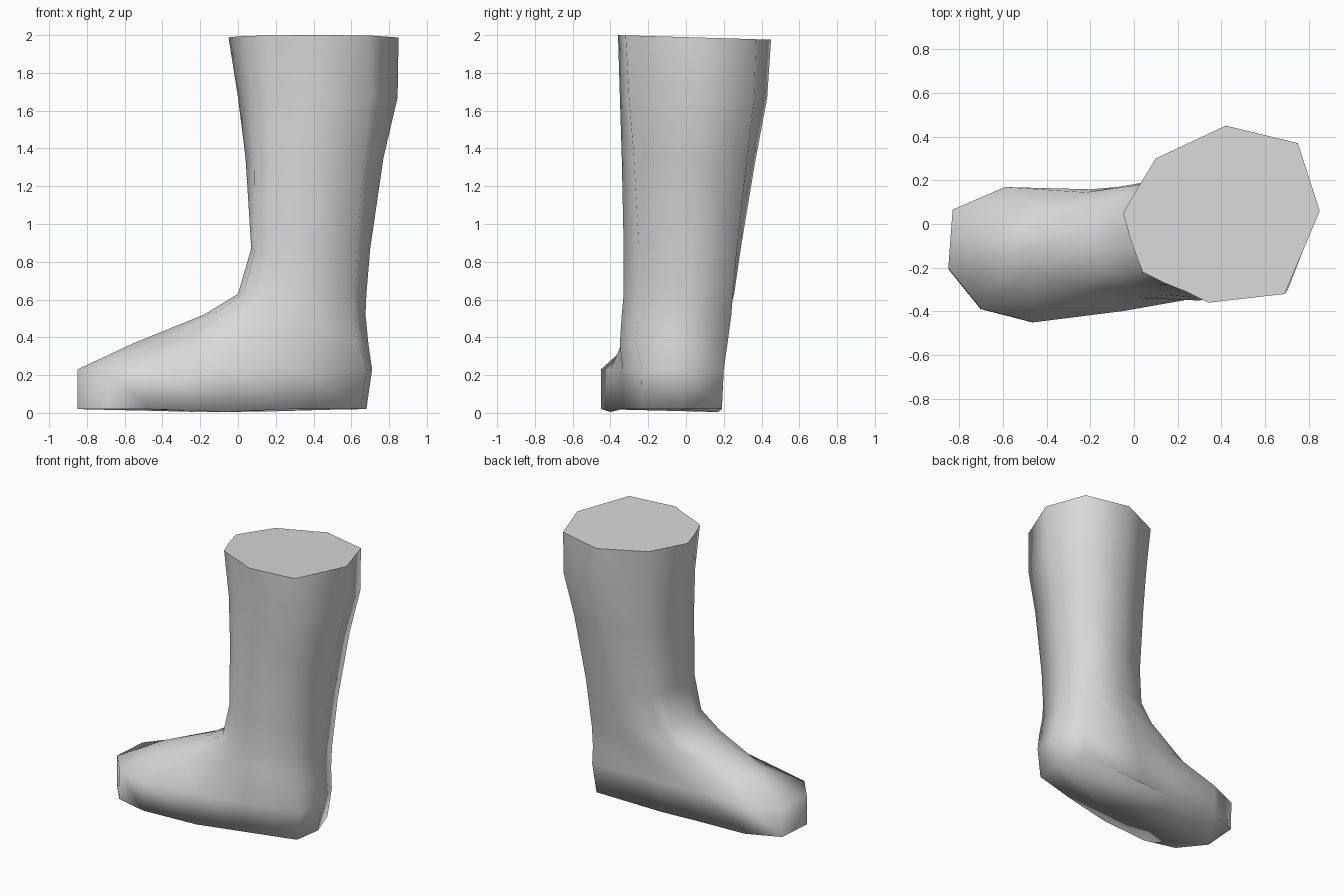
import bpy
import bmesh
from mathutils import Vector

default = bpy.data.objects.get("Cube")
if default:
    bpy.data.objects.remove(default, do_unlink=True)

# Plain grey material
grey = bpy.data.materials.new("plain grey")
grey.use_nodes = True
colour = (0.69, 0.69, 0.69, 1)
grey.diffuse_color = colour
grey.node_tree.nodes["Principled BSDF"].inputs["Base Color"].default_value = colour

# Plan outlines, all starting at the toe side and running the same way round
FOOT = [(-.83, .06), (-.59, .16), (-.2, .15), (.1, .17), (.63, .19), (.71, -.03),
        (.68, -.23), (.3, -.33), (-.05, -.39), (-.46, -.44), (-.7, -.38), (-.85, -.2)]
INSTEP = [(-.55, -.05), (-.42, .06), (-.22, .13), (.15, .17), (.61, .2), (.69, -.03),
          (.64, -.25), (.3, -.33), (.02, -.32), (-.25, -.28), (-.45, -.2), (-.55, -.13)]
ANKLE = [(.07, 0), (.08, .12), (.13, .21), (.36, .28), (.63, .26), (.7, .02),
         (.63, -.25), (.36, -.33), (.26, -.31), (.16, -.28), (.09, -.23), (.07, -.1)]
CALF = [(-.05, .05), (.02, .17), (.1, .3), (.42, .45), (.75, .37), (.85, .06),
        (.69, -.32), (.34, -.36), (.24, -.31), (.14, -.27), (.04, -.22), (-.01, -.09)]
OUTLINES = [FOOT, INSTEP, ANKLE, CALF]

# Levels: height, front x, back x, right y, left y, position among the outlines
LEVELS = [(.02, -.85, .68, -.45, .19, 0),
          (.23, -.85, .71, -.45, .2, 0),
          (.37, -.55, .69, -.35, .22, 1),
          (.52, -.18, .675, -.34, .24, 1.4),
          (.63, 0, .68, -.33, .255, 1.75),
          (.87, .07, .7, -.33, .29, 2),
          (1.35, .04, .77, -.34, .37, 2.5),
          (1.67, 0, .845, -.35, .43, 2.85),
          (1.99, -.05, .85, -.36, .45, 3)]


def normalise(outline):
    """Scale an outline into the unit square."""
    xs, ys = zip(*outline)
    width, depth = max(xs) - min(xs), max(ys) - min(ys)
    return [Vector(((x - min(xs)) / width, (y - min(ys)) / depth)) for x, y in outline]


def make_ring(bm, level):
    """Blend two neighbouring outlines and fit the result to the level's extents."""
    z, front, back, right, left, position = level
    first = min(int(position), len(OUTLINES) - 2)
    lower, upper = normalise(OUTLINES[first]), normalise(OUTLINES[first + 1])
    blend = [a.lerp(b, position - first) for a, b in zip(lower, upper)]
    ring = normalise([tuple(p) for p in blend])
    return [bm.verts.new((front + p.x * (back - front), right + p.y * (left - right), z))
            for p in ring]


# Boot body: loft through the levels
bm = bmesh.new()
rings = [make_ring(bm, level) for level in LEVELS]
count = len(FOOT)
for low, high in zip(rings, rings[1:]):
    for i in range(count):
        j = (i + 1) % count
        bm.faces.new((low[i], high[i], high[j], low[j]))

# Top rim leans slightly down towards the left
for vert in rings[-1]:
    vert.co.z = 2 - 0.03 * (vert.co.y + 0.36)

# Sole dips a little under the arch
for vert in rings[0]:
    if abs(vert.co.x) < 0.25:
        vert.co.z = 0.005

# Closed top and sole
top = bm.faces.new(rings[-1])
sole = bm.faces.new(rings[0])
bmesh.ops.recalc_face_normals(bm, faces=bm.faces)

# Smooth all over, with a crisp rim and a crisp sole edge round the toe
for face in bm.faces:
    face.smooth = True
for edge in top.edges:
    edge.smooth = False
for edge in sole.edges:
    edge.smooth = any(vert.co.x > -0.4 for vert in edge.verts)

mesh = bpy.data.meshes.new("boot")
bm.to_mesh(mesh)
bm.free()
mesh.materials.append(grey)
boot = bpy.data.objects.new("boot", mesh)
bpy.context.collection.objects.link(boot)
